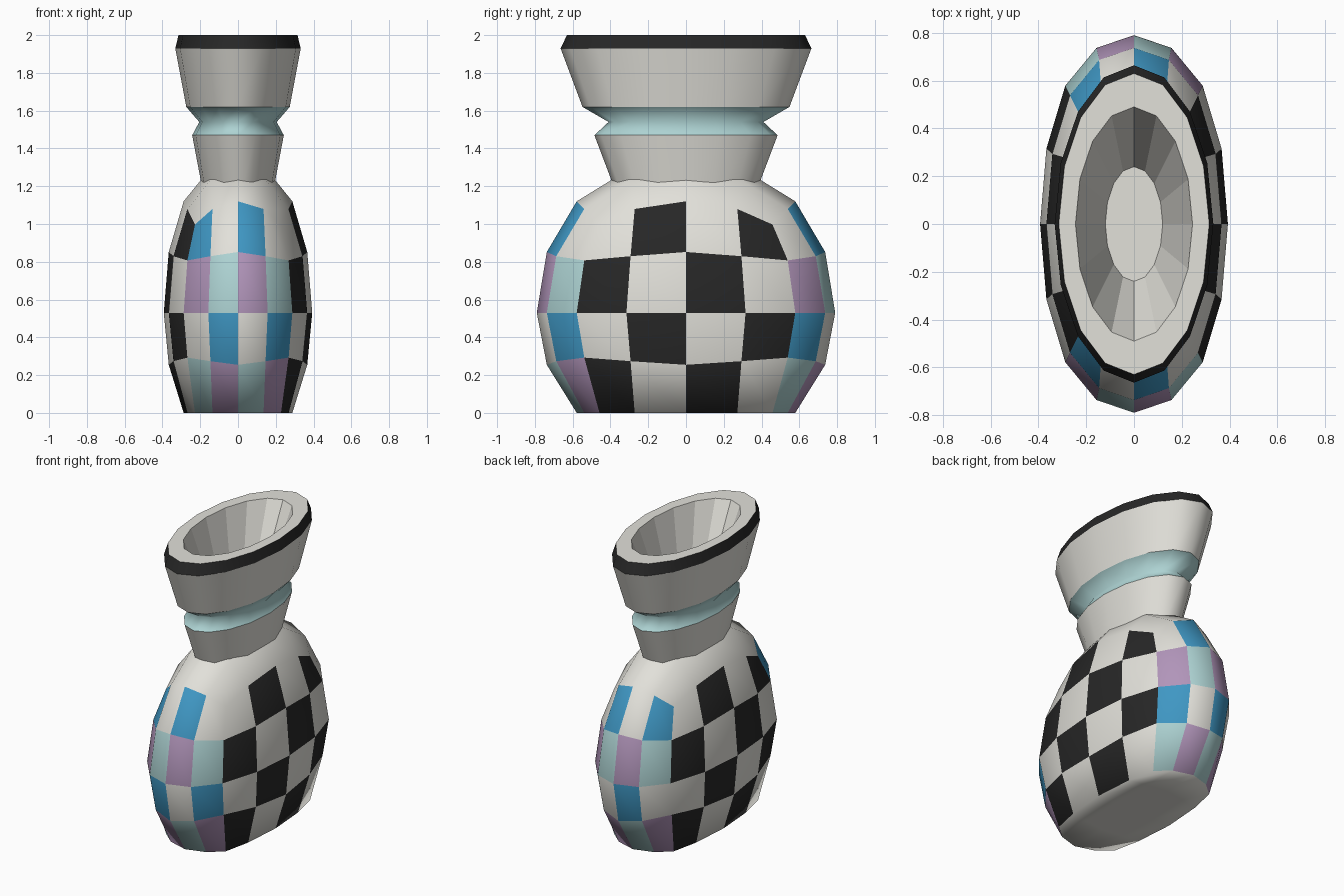
import bpy, bmesh, math

if "Cube" in bpy.data.objects:
    bpy.data.objects.remove(bpy.data.objects["Cube"])


def mat(name, rgb):
    m = bpy.data.materials.new(name)
    m.diffuse_color = (*rgb, 1)
    m.use_nodes = True
    m.node_tree.nodes["Principled BSDF"].inputs["Base Color"].default_value = m.diffuse_color
    return m


WHITE, BLACK, BLUE, TEAL, PURPLE = range(5)
mats = [mat("off_white", (0.76, 0.75, 0.70)), mat("black", (0.02, 0.02, 0.02)),
        mat("blue", (0.05, 0.31, 0.55)), mat("teal", (0.42, 0.65, 0.65)),
        mat("purple", (0.44, 0.30, 0.49))]


def make_object(name, bm):
    me = bpy.data.meshes.new(name)
    bm.to_mesh(me)
    bm.free()
    for m in mats:
        me.materials.append(m)
    ob = bpy.data.objects.new(name, me)
    bpy.context.collection.objects.link(ob)
    return ob


# Body: subdivided cube; material index temporarily marks the cube side
bm = bmesh.new()
bmesh.ops.create_cube(bm, size=2)
bm.normal_update()
for f in bm.faces:
    n = f.normal
    f.material_index = (1 if n.x > .5 else 2 if n.x < -.5 else
                        3 if n.y < -.5 else 4 if n.y > .5 else 0)
body = make_object("checkered_body", bm)
sub = body.modifiers.new("round", 'SUBSURF')
sub.levels = 2
sub.use_limit_surface = False
bpy.context.view_layer.objects.active = body
body.select_set(True)
bpy.ops.object.modifier_apply(modifier=sub.name)
me = body.data
k = max(v.co.x for v in me.vertices)
for v in me.vertices:
    v.co /= k


def cell(c):
    return (c > -.34) + (c > 0) + (c > .34)


# Checker colours, row 0 at the top
bottom = set()
for p in me.polygons:
    c = p.center
    side, r = p.material_index, 3 - cell(c.z)
    i, j = cell(c.x), cell(c.y)
    col = WHITE
    if side == 0:
        if c.z < 0:
            bottom.update(p.vertices)
    elif side in (1, 2):
        col = BLACK if (r + j + side) % 2 == 0 else WHITE
    elif r in (0, 2):
        col = BLUE if i % 2 == r // 2 else WHITE
    else:
        col = PURPLE if (i + (r == 3) + (side == 4)) % 2 == 0 else TEAL
    p.material_index = col
    p.use_smooth = True

# Squash into a flask and flatten the base
for v in me.vertices:
    x, y, z = v.co
    z = 0 if v.index in bottom else .53 + z * (.806 if z > 0 else .69)
    v.co = (x * .393, y * .79, z)

# Neck: elliptical profile (y radius, z, colour of the band that follows)
profile = [(.345, 1.10, WHITE), (.485, 1.47, TEAL), (.41, 1.54, TEAL),
           (.548, 1.62, WHITE), (.664, 1.93, BLACK), (.63, 2.0, WHITE),
           (.49, 2.0, WHITE), (.24, 1.5, WHITE)]
N = 16
bm = bmesh.new()
rings = [[bm.verts.new((r * .5 * math.cos(2 * math.pi * s / N),
                        r * math.sin(2 * math.pi * s / N), z))
          for s in range(N)] for r, z, _ in profile]
for q in range(len(rings) - 1):
    a, b = rings[q], rings[q + 1]
    for s in range(N):
        t = (s + 1) % N
        f = bm.faces.new((a[s], a[t], b[t], b[s]))
        f.material_index = profile[q][2]
        f.smooth = q < 5
bm.faces.new(rings[-1])
for q in (1, 3, 4, 5):
    for s in range(N):
        bm.edges.get((rings[q][s], rings[q][(s + 1) % N])).smooth = False
neck = make_object("neck_and_rim", bm)
